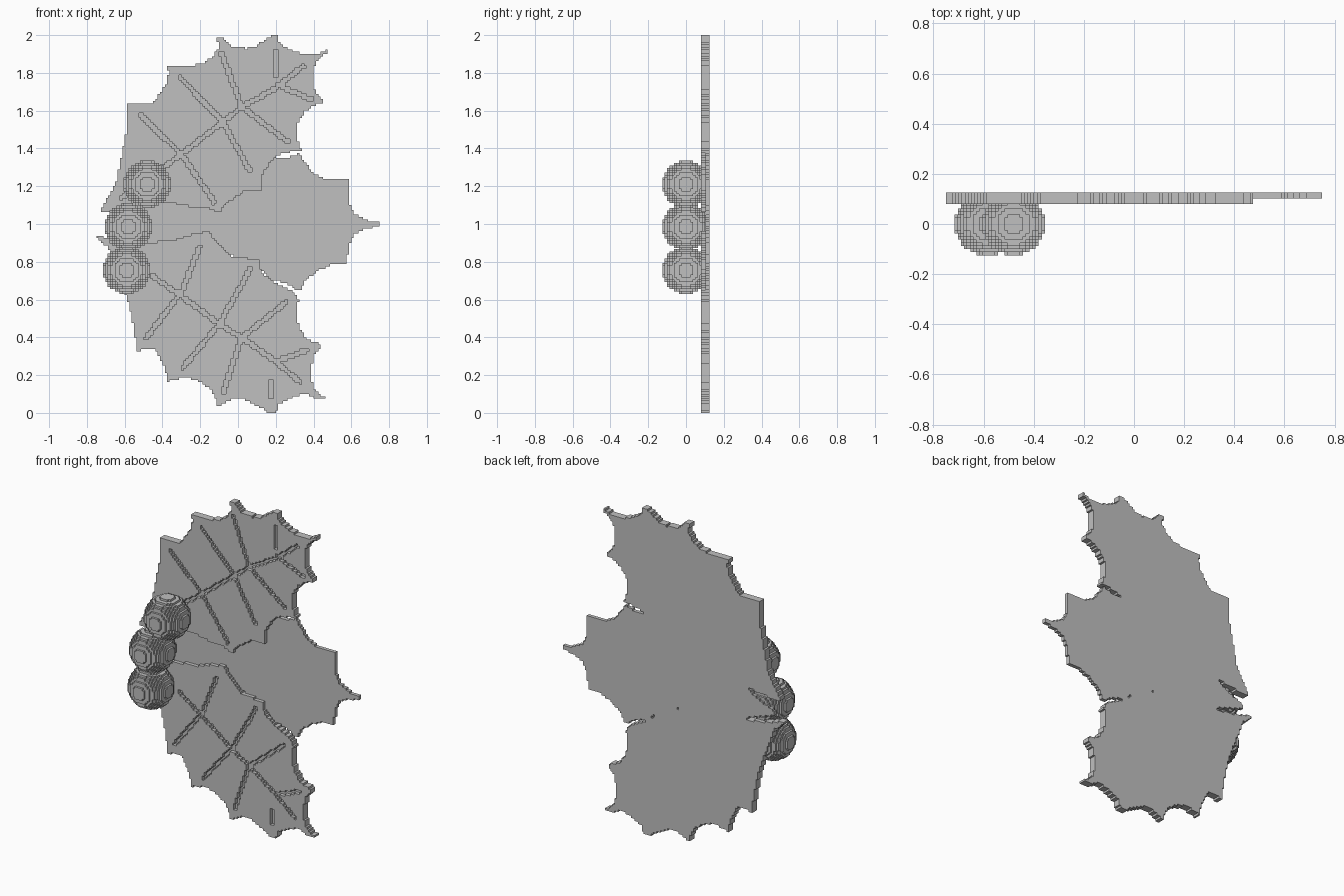
import bpy, bmesh, math
from mathutils import Vector
from mathutils.geometry import intersect_point_line

cube = bpy.data.objects.get("Cube")
if cube:
    bpy.data.objects.remove(cube, do_unlink=True)

CELL = 0.0125            # block size across the leaves and berries
LAYER = 0.0225           # thickness of one leaf layer
BACK = 0.125             # flat back of the leaves

grey = bpy.data.materials.new("plain grey")
grey.use_nodes = True
grey.diffuse_color = (0.53, 0.53, 0.53, 1)
grey.node_tree.nodes["Principled BSDF"].inputs["Base Color"].default_value = (0.53, 0.53, 0.53, 1)


def build_blocks(name, cells, size, origin):
    """Skin a set of integer cells with outer faces and merge the flat ones."""
    bm = bmesh.new()
    verts = {}

    def vert(key):
        if key not in verts:
            verts[key] = bm.verts.new([origin[a] + key[a] * size[a] for a in range(3)])
        return verts[key]

    for cell in cells:
        for axis in range(3):
            u, v = (axis + 1) % 3, (axis + 2) % 3
            for side in (0, 1):
                near = list(cell)
                near[axis] += 2 * side - 1
                if tuple(near) in cells:
                    continue
                loop = []
                for du, dv in ((0, 0), (1, 0), (1, 1), (0, 1)):
                    k = list(cell)
                    k[axis] += side
                    k[u] += du
                    k[v] += dv
                    loop.append(vert(tuple(k)))
                bm.faces.new(loop if side else loop[::-1])
    bmesh.ops.dissolve_limit(bm, angle_limit=math.radians(1), verts=bm.verts, edges=bm.edges)
    mesh = bpy.data.meshes.new(name)
    bm.to_mesh(mesh)
    bm.free()
    mesh.materials.append(grey)
    obj = bpy.data.objects.new(name, mesh)
    bpy.context.collection.objects.link(obj)


def inside(x, z, outline):
    hit = False
    for (x1, z1), (x2, z2) in zip(outline, outline[1:] + outline[:1]):
        if (z1 > z) != (z2 > z) and x < x1 + (z - z1) * (x2 - x1) / (z2 - z1):
            hit = not hit
    return hit


def fill(outline):
    """Grid squares whose centre lies in the outline."""
    return {(i, k) for i in range(-60, 60) for k in range(160)
            if inside((i + .5) * CELL, (k + .5) * CELL, outline)}


def groove(veins):
    """Grid squares lying along the vein lines."""
    out = set()
    for path in veins:
        for a, b in zip(path, path[1:]):
            a, b = Vector((*a, 0)), Vector((*b, 0))
            steps = int((b - a).length / CELL * 2) + 1
            for s in range(steps + 1):
                p = a.lerp(b, s / steps)
                i, k = math.floor(p.x / CELL), math.floor(p.y / CELL)
                for di in (-1, 0, 1):
                    for dk in (-1, 0, 1):
                        c = Vector(((i + di + .5) * CELL, (k + dk + .5) * CELL, 0))
                        q, t = intersect_point_line(c, a, b)
                        if 0 <= t <= 1 and (c - q).length < 0.0115:
                            out.add((i + di, k + dk))
    return out


def build_leaf(name, squares, front=frozenset()):
    cells = {(i, 0, k) for i, k in squares} | {(i, -1, k) for i, k in front}
    build_blocks(name, cells, (CELL, LAYER, CELL), (0, BACK - LAYER, 0))


# Leaf outlines in x, z
upper = [(-.735, 1.06), (-.71, 1.10), (-.64, 1.235), (-.615, 1.37), (-.59, 1.50), (-.59, 1.64),
         (-.46, 1.635), (-.42, 1.68), (-.375, 1.75), (-.365, 1.80), (-.385, 1.84), (-.32, 1.84),
         (-.20, 1.845), (-.14, 1.88), (-.10, 1.93), (-.11, 1.985), (-.08, 1.985), (-.04, 1.945),
         (.05, 1.93), (.10, 1.945), (.18, 2.0), (.21, 2.0), (.22, 1.955), (.28, 1.92),
         (.36, 1.895), (.42, 1.90), (.47, 1.925), (.47, 1.905), (.42, 1.87), (.395, 1.80),
         (.395, 1.75), (.42, 1.68), (.46, 1.645), (.42, 1.64), (.36, 1.60), (.32, 1.55),
         (.31, 1.47), (.335, 1.39), (.27, 1.38), (.20, 1.36), (.16, 1.31), (.12, 1.24),
         (.12, 1.17), (.05, 1.18), (-.05, 1.12), (-.10, 1.06), (-.17, 1.09), (-.25, 1.09),
         (-.35, 1.11), (-.44, 1.11), (-.55, 1.08), (-.66, 1.065)]

lower = [(-.75, .925), (-.69, .88), (-.66, .80), (-.60, .65), (-.57, .55), (-.545, .42),
         (-.54, .325), (-.45, .345), (-.41, .29), (-.38, .21), (-.38, .165), (-.28, .19),
         (-.20, .165), (-.15, .13), (-.12, .08), (-.105, .035), (-.04, .07), (.04, .07),
         (.10, .04), (.165, 0), (.20, 0), (.22, .05), (.30, .09), (.36, .10), (.42, .075),
         (.46, .08), (.40, .13), (.385, .21), (.40, .30), (.435, .34), (.435, .365),
         (.37, .385), (.33, .44), (.31, .50), (.32, .60), (.30, .635), (.25, .66),
         (.18, .70), (.12, .75), (.11, .81), (-.03, .83), (-.13, .92), (-.15, .965),
         (-.25, .945), (-.35, .91), (-.45, .905), (-.52, .89), (-.62, .905), (-.745, .94)]

middle = [(-.69, .985), (-.55, 1.05), (-.45, 1.13), (-.10, 1.14), (.10, 1.30), (.20, 1.355),
          (.25, 1.345), (.325, 1.375), (.35, 1.33), (.40, 1.27), (.46, 1.24), (.585, 1.235),
          (.585, 1.12), (.61, 1.06), (.68, 1.02), (.75, 1.01), (.75, .99), (.68, .975),
          (.61, .94), (.585, .87), (.575, .785), (.50, .785), (.42, .755), (.36, .70),
          (.325, .645), (.25, .69), (.18, .70), (.08, .79), (-.15, .88), (-.50, .90), (-.69, .965)]

# Vein lines: one main rib and its side veins
upper_veins = [[(-.63, 1.13), (-.30, 1.37), (-.08, 1.54), (.02, 1.62), (.20, 1.72), (.35, 1.84)],
               [(-.52, 1.58), (-.30, 1.37), (-.12, 1.11)],
               [(-.31, 1.78), (-.08, 1.54), (.07, 1.27)],
               [(-.09, 1.91), (.02, 1.62)], [(.02, 1.62), (.27, 1.43)],
               [(.195, 1.92), (.195, 1.78)], [(.20, 1.74), (.40, 1.655)]]
lower_veins = [[(-.46, .73), (-.22, .56), (-.10, .47), (.02, .40), (.20, .27), (.34, .155)],
               [(-.20, .89), (-.30, .64), (-.49, .39)],
               [(.07, .77), (-.10, .47), (-.30, .23)],
               [(.26, .59), (.02, .40), (-.08, .10)],
               [(.18, .07), (.18, .18)], [(.20, .27), (.37, .335)]]

# Two thick grooved leaves, with a thinner leaf between them
upper_fill = fill(upper)
lower_fill = fill(lower)
build_leaf("upper_leaf", upper_fill, upper_fill - groove(upper_veins))
build_leaf("lower_leaf", lower_fill, lower_fill - groove(lower_veins))
build_leaf("middle_leaf", fill(middle) - upper_fill - lower_fill)

# Three round berries made of small blocks
R = 10
ball = {(i, j, k) for i in range(-R, R) for j in range(-R, R) for k in range(-R, R)
        if (i + .5) ** 2 + (j + .5) ** 2 + (k + .5) ** 2 < (R + .1) ** 2}
for name, x, z in (("top_berry", -.48, 1.21), ("middle_berry", -.58, .985), ("bottom_berry", -.59, .755)):
    build_blocks(name, ball, (CELL,) * 3, (x, 0, z))
